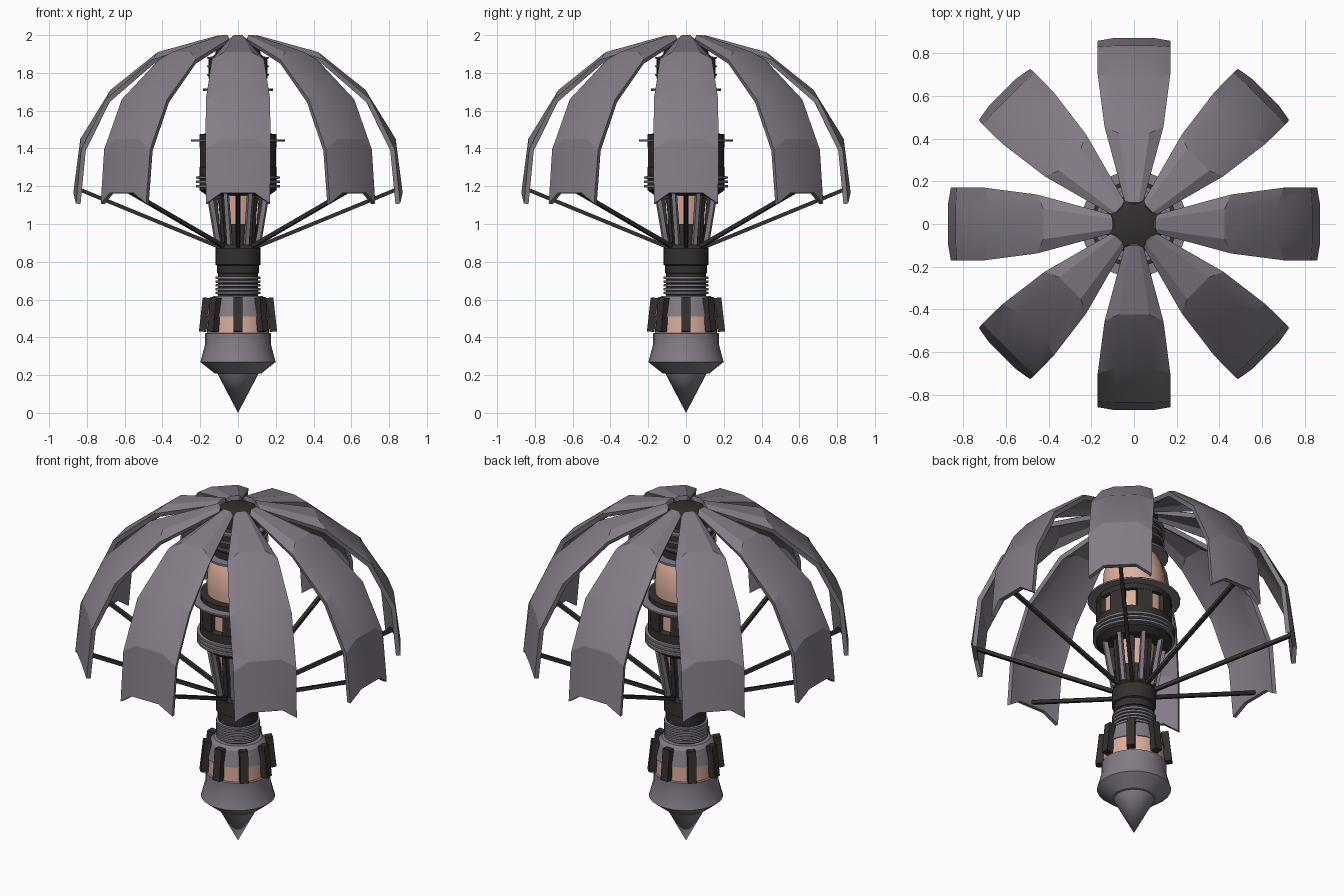
import bpy, bmesh
from math import pi, cos, sin, radians
from mathutils import Vector, Matrix

if "Cube" in bpy.data.objects:
    bpy.data.objects.remove(bpy.data.objects["Cube"])


def material(name, rgb):
    m = bpy.data.materials.new(name)
    m.diffuse_color = (*rgb, 1)
    m.use_nodes = True
    m.node_tree.nodes["Principled BSDF"].inputs["Base Color"].default_value = m.diffuse_color
    return m


GREY = material("mauve_grey", (0.23, 0.20, 0.24))
DARK = material("dark_metal", (0.035, 0.029, 0.027))
GLOW = material("peach_glass", (0.72, 0.43, 0.34))


def finish(name, bm, mat, angle=30):
    bmesh.ops.recalc_face_normals(bm, faces=bm.faces)
    me = bpy.data.meshes.new(name)
    bm.to_mesh(me)
    bm.free()
    me.materials.append(mat)
    me.shade_smooth()
    me.set_sharp_from_angle(angle=radians(angle))
    ob = bpy.data.objects.new(name, me)
    bpy.context.collection.objects.link(ob)
    return ob


def lathe(name, profile, mat, n=24):
    """Closed solid of revolution from (radius, height) points."""
    bm = bmesh.new()
    rings = []
    for r, z in profile:
        if r == 0:
            rings.append([bm.verts.new((0, 0, z))] * n)
        else:
            rings.append([bm.verts.new((r * cos(2 * pi * i / n), r * sin(2 * pi * i / n), z))
                          for i in range(n)])
    for a, b in zip(rings, rings[1:]):
        for i in range(n):
            j = (i + 1) % n
            bm.faces.new(list(dict.fromkeys((a[i], a[j], b[j], b[i]))))
    for ring, (r, z) in ((rings[0], profile[0]), (rings[-1], profile[-1])):
        if r:
            bm.faces.new(ring)
    return finish(name, bm, mat)


def radial_bars(name, p, q, width, depth, mat, count=8, phase=0.0):
    """Ring of box bars, each running between (radius, height) points p and q."""
    bm = bmesh.new()
    a, b = Vector((p[0], 0, p[1])), Vector((q[0], 0, q[1]))
    axis = (b - a).normalized()
    side = Vector((0, 1, 0))
    frame = Matrix((side.cross(axis), side, axis)).transposed().to_4x4()
    for i in range(count):
        m = (Matrix.Rotation(phase + 2 * pi * i / count, 4, 'Z')
             @ Matrix.Translation((a + b) / 2) @ frame
             @ Matrix.Diagonal((depth, width, (b - a).length, 1)))
        bmesh.ops.create_cube(bm, size=1, matrix=m)
    return finish(name, bm, mat)


# Lower body: pointed foot, flange and collar
lathe("foot_cone", [(0, 0), (0.11, 0.21)], GREY)
lathe("foot_flange", [(0.11, 0.208), (0.125, 0.21), (0.2, 0.27), (0.195, 0.285), (0.175, 0.36),
                      (0.175, 0.42), (0.15, 0.43)], GREY)

# Lower lamp with caging bars
lathe("lower_lamp_glass", [(0.165, 0.42), (0.165, 0.515)], GLOW)
lathe("lower_lamp_cap", [(0.17, 0.51), (0.15, 0.6), (0.13, 0.62)], GREY)
radial_bars("lower_lamp_bars", (0.187, 0.43), (0.167, 0.61), 0.045, 0.04, DARK)

# Ribbed neck
lathe("neck_core", [(0.105, 0.6), (0.105, 0.8)], DARK)
for i in range(5):
    z = 0.635 + i * 0.02
    lathe(f"neck_ring_{i}", [(0.1, z - 0.008), (0.118, z - 0.006), (0.118, z + 0.006),
                             (0.1, z + 0.008)], GREY)
lathe("neck_collar", [(0.1, 0.735), (0.11, 0.74), (0.11, 0.78), (0.12, 0.785), (0.12, 0.87),
                      (0.105, 0.89), (0.105, 1.0)], DARK)

# Middle lamp flaring upward, with sloping grey ribs
lathe("middle_lamp_glass", [(0.085, 0.99), (0.115, 1.17)], GLOW)
radial_bars("middle_lamp_ribs", (0.115, 0.89), (0.165, 1.17), 0.022, 0.025, GREY, 8, pi / 8)
radial_bars("middle_lamp_posts", (0.1, 0.9), (0.125, 1.17), 0.025, 0.025, DARK)

# Main drum: stacked rings, window band and broad thin disc
lathe("drum_base", [(0.11, 1.15), (0.17, 1.155), (0.205, 1.18), (0.205, 1.3), (0.18, 1.31)], DARK)
for i in range(3):
    z = 1.2 + i * 0.023
    lathe(f"drum_ring_{i}", [(0.19, z - 0.008), (0.222, z - 0.006), (0.222, z + 0.006),
                             (0.19, z + 0.008)], GREY)
lathe("window_glass", [(0.18, 1.3), (0.18, 1.43)], GLOW)
radial_bars("window_frames", (0.182, 1.3), (0.182, 1.43), 0.085, 0.035, DARK, 8, pi / 8)
lathe("window_top_band", [(0.18, 1.405), (0.203, 1.405), (0.203, 1.475), (0.16, 1.48)], DARK)
lathe("broad_disc", [(0.19, 1.435), (0.25, 1.437), (0.25, 1.446), (0.19, 1.448)], GREY)

# Upper bulb and crown under the canopy
lathe("upper_bulb", [(0.165, 1.47), (0.17, 1.53), (0.165, 1.6), (0.15, 1.66), (0.125, 1.71)], GLOW)
lathe("bulb_ring", [(0.12, 1.702), (0.185, 1.704), (0.185, 1.716), (0.12, 1.718)], GREY)
lathe("crown", [(0.12, 1.71), (0.14, 1.72), (0.14, 1.76), (0.155, 1.77), (0.155, 1.87),
                (0.12, 1.9), (0.12, 1.96)], DARK)
for i, z in enumerate((1.79, 1.835, 1.88)):
    lathe(f"crown_ring_{i}", [(0.12, z - 0.006), (0.165, z - 0.005), (0.165, z + 0.005),
                              (0.12, z + 0.006)], GREY)
lathe("canopy_hub", [(0.13, 1.93), (0.13, 1.96), (0.1, 1.975)], DARK, 8)

# Canopy petals: rows of centre (r, z), edge (r, z), half width
ROWS = [((0.10, 2.0), (0.11, 1.98), 0.045),
        ((0.425, 1.91), (0.455, 1.87), 0.138),
        ((0.675, 1.71), (0.70, 1.66), 0.17),
        ((0.835, 1.45), (0.83, 1.395), 0.172),
        ((0.872, 1.165), (0.858, 1.108), 0.17)]


def petal(name, angle):
    bm = bmesh.new()
    grid = []
    for (cr, cz), (er, ez), w in ROWS:
        row = [(er, -w, ez), (cr, -0.52 * w, cz), (cr, 0.52 * w, cz), (er, w, ez)]
        grid.append([bm.verts.new(p) for p in row])
    for a, b in zip(grid, grid[1:]):
        for i in range(3):
            bm.faces.new((a[i], b[i], b[i + 1], a[i + 1]))
    bm.normal_update()
    bmesh.ops.solidify(bm, geom=bm.faces[:], thickness=0.025)
    # keep the outer skin on the measured surface
    bmesh.ops.rotate(bm, verts=bm.verts, cent=(0, 0, 0), matrix=Matrix.Rotation(angle, 3, 'Z'))
    return finish(name, bm, GREY, 22)


for k in range(8):
    petal(f"petal_{k}", k * pi / 4)

# Struts spreading from the neck to the petal tips
radial_bars("canopy_struts", (0.09, 0.875), (0.845, 1.185), 0.02, 0.02, DARK)
